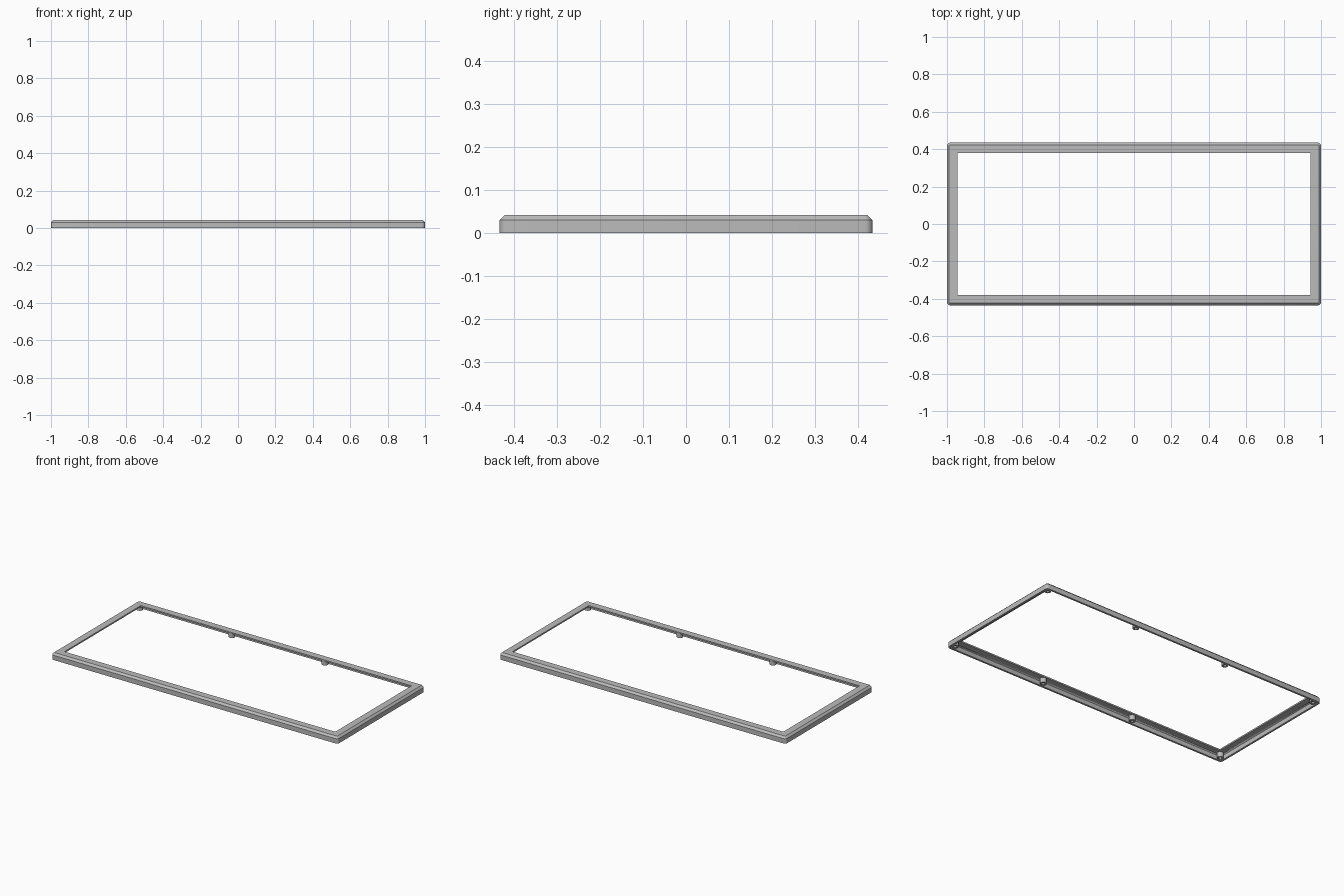
import bpy, bmesh, math

old = bpy.data.objects.get("Cube")
if old:
    bpy.data.objects.remove(old, do_unlink=True)

HX, HY, TOP, RADIUS = 1.0, 0.435, 0.042, 0.018

grey = bpy.data.materials.new("grey plastic")
grey.use_nodes = True
grey.diffuse_color = (0.5, 0.5, 0.5, 1)
grey.node_tree.nodes["Principled BSDF"].inputs["Base Color"].default_value = (0.5, 0.5, 0.5, 1)


def finish(bm, name):
    bmesh.ops.remove_doubles(bm, verts=bm.verts, dist=0.0002)
    bmesh.ops.recalc_face_normals(bm, faces=bm.faces)
    mesh = bpy.data.meshes.new(name)
    bm.to_mesh(mesh)
    bm.free()
    mesh.materials.append(grey)
    obj = bpy.data.objects.new(name, mesh)
    bpy.context.collection.objects.link(obj)
    bpy.ops.object.select_all(action="DESELECT")
    obj.select_set(True)
    bpy.context.view_layer.objects.active = obj
    bpy.ops.object.shade_smooth_by_angle(angle=math.radians(30))
    return obj


def ring(bm, inset, z, steps=6):
    """Rounded rectangle, inset from the outer outline."""
    r = max(RADIUS - inset, 0)
    verts = []
    for k, (sx, sy) in enumerate(((1, 1), (-1, 1), (-1, -1), (1, -1))):
        for i in range(steps + 1):
            a = math.pi / 2 * (k + i / steps)
            verts.append(bm.verts.new((sx * (HX - inset - r) + r * math.cos(a),
                                       sy * (HY - inset - r) + r * math.sin(a), z)))
    return verts


# Bezel: hollow section swept round the rectangle (inset, height)
profile = [(0, 0), (0, 0.03), (0.012, TOP), (0.055, TOP), (0.055, 0.033),
           (0.018, 0.033), (0.012, 0.027), (0.012, 0)]
bm = bmesh.new()
rings = [ring(bm, i, z) for i, z in profile]
for a, b in zip(rings, rings[1:] + rings[:1]):
    for j in range(len(a)):
        k = (j + 1) % len(a)
        bm.faces.new((a[j], a[k], b[k], b[j]))
finish(bm, "bezel_frame")


# Screw bosses under the lip: open tubes
def boss(name, x, y, outer=0.019, inner=0.009, z0=0.003, z1=0.035, n=20):
    bm = bmesh.new()
    loops = []
    for r, z in ((outer, z0), (outer, z1), (inner, z1), (inner, z0)):
        loops.append([bm.verts.new((x + r * math.cos(2 * math.pi * i / n),
                                    y + r * math.sin(2 * math.pi * i / n), z)) for i in range(n)])
    for a, b in zip(loops, loops[1:] + loops[:1]):
        for j in range(n):
            k = (j + 1) % n
            bm.faces.new((a[j], a[k], b[k], b[j]))
    finish(bm, name)


for sy, side in ((-1, "front"), (1, "back")):
    for x, spot in ((-0.968, "right_corner"), (-0.325, "right_middle"),
                    (0.325, "left_middle"), (0.968, "left_corner")):
        boss(f"{side}_{spot}_boss", x, sy * 0.403)
